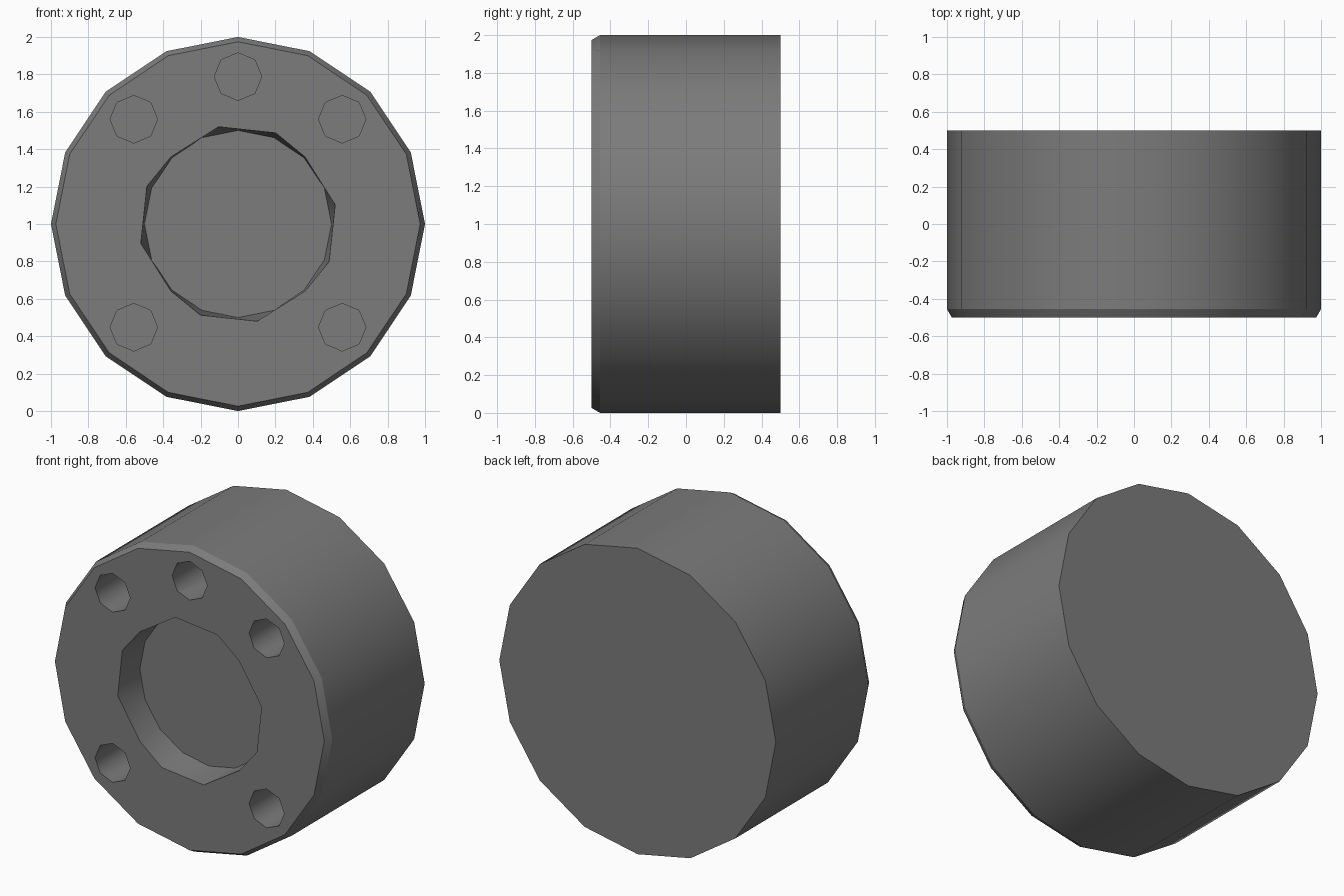
import bpy, bmesh
from math import sin, cos, radians
from mathutils import Vector

if "Cube" in bpy.data.objects:
    bpy.data.objects.remove(bpy.data.objects["Cube"])


def ring(bm, y, radius, count, cx=0.0, cz=1.0):
    """Regular ring of vertices facing along y."""
    return [bm.verts.new((cx + radius * cos(radians(360 * i / count)), y,
                          cz + radius * sin(radians(360 * i / count))))
            for i in range(count)]


def loft(bm, rings):
    """Closed solid through rings with equal vertex counts."""
    n = len(rings[0])
    for a, b in zip(rings, rings[1:]):
        for i in range(n):
            j = (i + 1) % n
            bm.faces.new((a[i], a[j], b[j], b[i]))
    bm.faces.new(rings[0])
    bm.faces.new(rings[-1])


def make_object(bm, name):
    bmesh.ops.recalc_face_normals(bm, faces=bm.faces[:])
    mesh = bpy.data.meshes.new(name)
    bm.to_mesh(mesh)
    bm.free()
    obj = bpy.data.objects.new(name, mesh)
    bpy.context.collection.objects.link(obj)
    return obj


# Round body with a chamfered front edge
bm = bmesh.new()
loft(bm, [ring(bm, y, r, 16) for y, r in ((-0.5, 0.974), (-0.455, 1.0), (0.5, 1.0))])
hub = make_object(bm, "wheel_hub")

# Central recess: uneven low-poly rim tapering to a 16-sided pocket
bm = bmesh.new()
for y in (-0.6, -0.5):
    for quarter in range(4):
        for angle, r in ((11.25, 0.53), (45, 0.507), (67.5, 0.527)):
            a = radians(angle + 90 * quarter)
            bm.verts.new(Vector((r * cos(a), y, 1 + r * sin(a))))
for y in (-0.47, -0.3):
    ring(bm, y, 0.5, 16)
bmesh.ops.convex_hull(bm, input=bm.verts[:])
bmesh.ops.dissolve_limit(bm, angle_limit=radians(1), verts=bm.verts[:], edges=bm.edges[:])

# Five octagonal bolt holes
for x, z in ((0, 1.788), (-0.557, 1.56), (0.557, 1.56), (-0.557, 0.448), (0.557, 0.448)):
    loft(bm, [ring(bm, y, 0.127, 8, x, z) for y in (-0.6, 0.0)])
cutter = make_object(bm, "hole_cutter")
cutter.hide_render = True

# Cut the openings
mod = hub.modifiers.new("openings", "BOOLEAN")
mod.operation = 'DIFFERENCE'
mod.solver = 'EXACT'
mod.object = cutter
bpy.context.view_layer.objects.active = hub
hub.select_set(True)
bpy.ops.object.modifier_apply(modifier=mod.name)
bpy.data.objects.remove(cutter)

# Smooth walls, crisp rims and crisp chamfer lines
bpy.ops.object.shade_smooth_by_angle(angle=radians(50))
sharp = bpy.context.object.data.attributes.get("sharp_edge")
verts = hub.data.vertices
for edge in hub.data.edges:
    ys = [verts[v].co.y for v in edge.vertices]
    if any(all(abs(y - line) < 0.003 for y in ys) for line in (-0.455, -0.47)):
        edge.use_edge_sharp = True

# Dark grey finish
paint = bpy.data.materials.new("dark_grey")
paint.diffuse_color = (0.2, 0.2, 0.2, 1)
paint.use_nodes = True
paint.node_tree.nodes["Principled BSDF"].inputs["Base Color"].default_value = paint.diffuse_color
hub.data.materials.clear()
hub.data.materials.append(paint)
